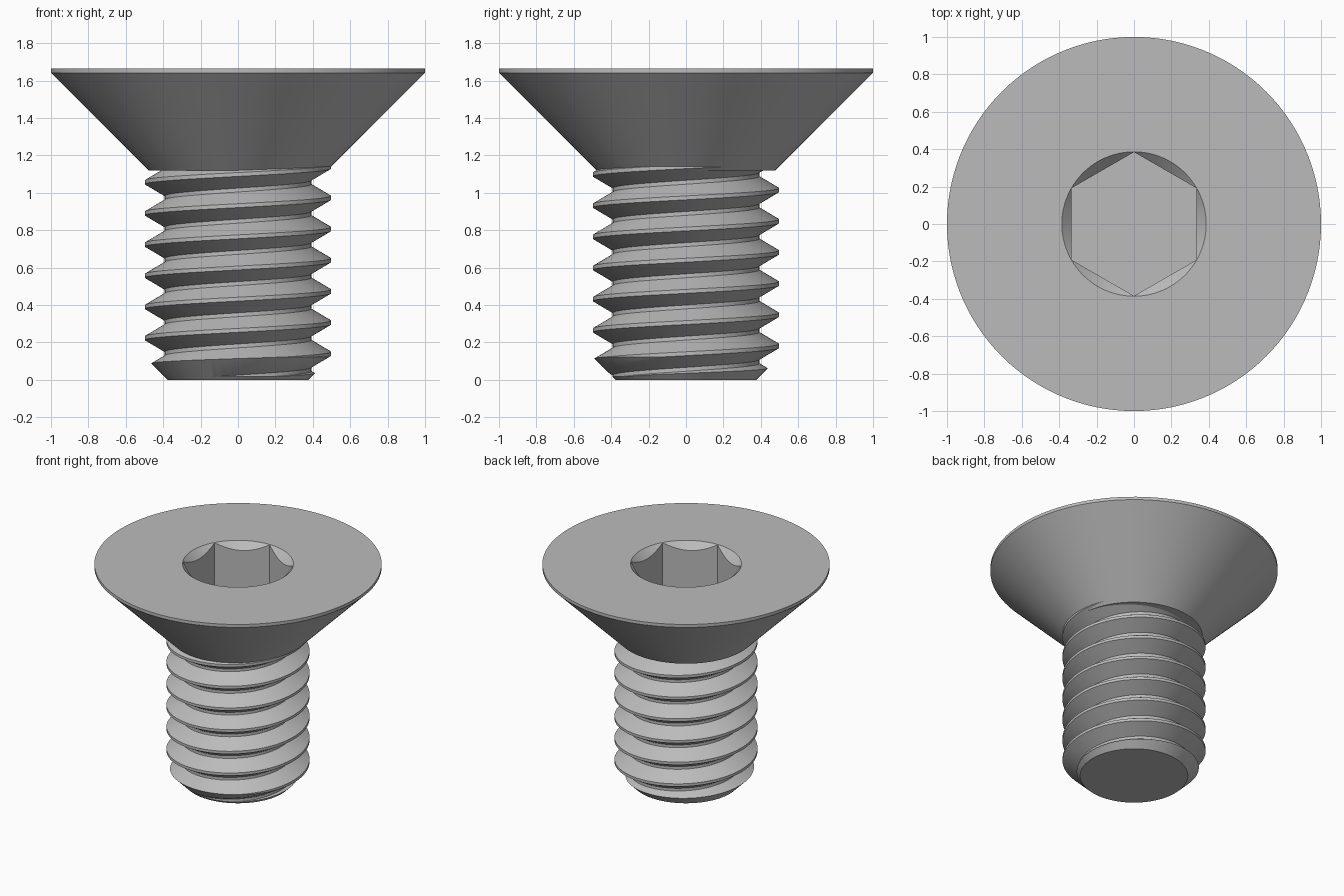
import bpy, bmesh
from math import sin, cos, radians, pi

cube = bpy.data.objects.get("Cube")
if cube:
    bpy.data.objects.remove(cube)

TOP, NECK = 1.665, 1.12        # head top and underside heights
PITCH, CREST, ROOT = 1 / 6, 0.498, 0.392
SEG = 120

steel = bpy.data.materials.new("grey steel")
steel.use_nodes = True
colour = (0.5, 0.5, 0.5, 1)
steel.diffuse_color = colour
steel.node_tree.nodes["Principled BSDF"].inputs["Base Color"].default_value = colour


def finish(bm, name):
    bmesh.ops.recalc_face_normals(bm, faces=bm.faces)
    mesh = bpy.data.meshes.new(name)
    bm.to_mesh(mesh)
    bm.free()
    mesh.materials.append(steel)
    obj = bpy.data.objects.new(name, mesh)
    bpy.context.collection.objects.link(obj)
    return obj


def select(obj):
    bpy.ops.object.select_all(action='DESELECT')
    obj.select_set(True)
    bpy.context.view_layer.objects.active = obj


def lathe(name, profile):
    """Closed solid of rings; each profile entry maps an angle to (radius, z)."""
    bm = bmesh.new()
    rings = []
    for point in profile:
        ring = []
        for i in range(SEG):
            a = 2 * pi * i / SEG
            r, z = point(a)
            ring.append(bm.verts.new((r * cos(a), r * sin(a), z)))
        rings.append(ring)
    for low, high in zip(rings, rings[1:]):
        for i in range(SEG):
            j = (i + 1) % SEG
            bm.faces.new((low[i], low[j], high[j], high[i]))
    bm.faces.new(rings[0])
    bm.faces.new(rings[-1])
    return finish(bm, name)


def circle(r, z):
    return lambda a: (r, z)


# Hex socket: flats face +x and -x, rim eased by a 45 degree cone
FLAT, RIM, FLOOR = 0.333, 0.386, TOP - 0.4


def hex_radius(a):
    return FLAT / cos((a + pi / 6) % (pi / 3) - pi / 6)


def socket_edge(a):
    return hex_radius(a), TOP - (RIM - hex_radius(a))


def socket_floor(a):
    return hex_radius(a), FLOOR


# Countersunk head
head = lathe("countersunk_head", [
    circle(0.477, NECK), circle(1, 1.642), circle(1, TOP),
    circle(RIM, TOP), socket_edge, socket_floor])

# Threaded shank: trapezoid profile swept along a right-handed helix
bm = bmesh.new()
half = PITCH / 16
section = [(CREST, -half), (CREST, half),
           (ROOT, PITCH / 2 - half), (ROOT, PITCH / 2 + half)]
start, turns = 0.14 - 3 * PITCH, 11
cols = []
for c in range(turns * SEG + 1):
    a = 2 * pi * c / SEG
    rise = start + PITCH * c / SEG
    cols.append([bm.verts.new((r * cos(a), r * sin(a), rise + dz)) for r, dz in section])
for c in range(len(cols) - 1):
    here, there = cols[c], cols[c + 1]
    for k in range(3):
        bm.faces.new((here[k], there[k], there[k + 1], here[k + 1]))
    if c + 1 + SEG < len(cols):
        bm.faces.new((here[3], there[3], cols[c + 1 + SEG][0], cols[c + SEG][0]))
ends = [e for e in bm.edges if e.is_boundary]
bottom = bm.verts.new((0, 0, start))
top = bm.verts.new((0, 0, start + PITCH * turns))
for e in ends:
    bm.faces.new((*e.verts, bottom if e.verts[0].co.z < NECK / 2 else top))
shank = finish(bm, "threaded_shank")

# Trim the shank to length with a chamfered tip
limit = lathe("shank_limit", [circle(0.375, 0), circle(0.55, 0.175), circle(0.55, 1.2)])
limit.hide_render = True
trim = shank.modifiers.new("trim", 'BOOLEAN')
trim.operation, trim.solver, trim.object = 'INTERSECT', 'EXACT', limit
select(shank)
bpy.ops.object.modifier_apply(modifier=trim.name)
bpy.data.objects.remove(limit)

for part in (head, shank):
    select(part)
    bpy.ops.object.shade_smooth_by_angle(angle=radians(25))
